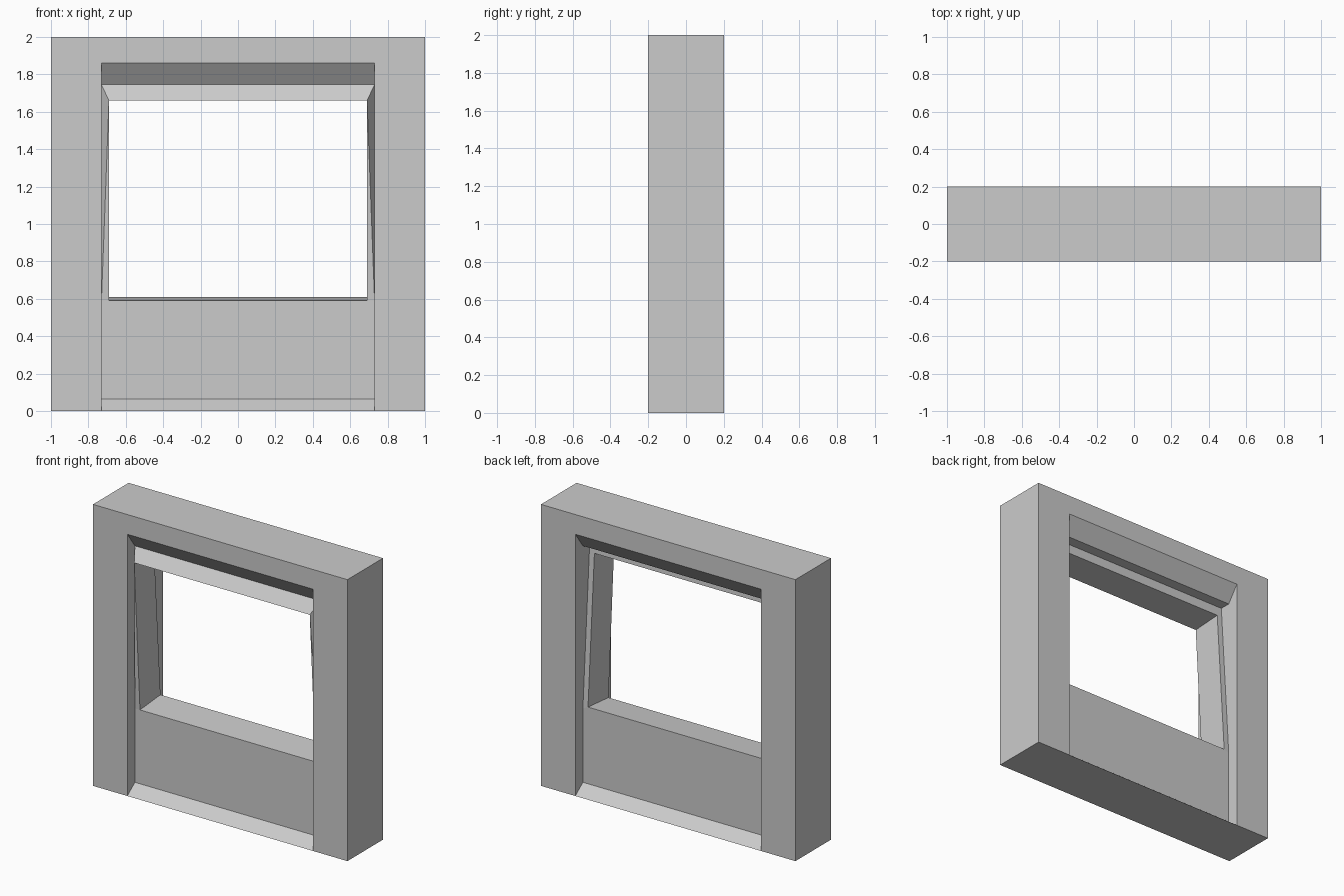
import bpy, bmesh

if "Cube" in bpy.data.objects:
    bpy.data.objects.remove(bpy.data.objects["Cube"])

D = 0.115          # depth of the recessed panel from the wall centre
KINK = 0.59        # height where the panel starts to lean


def loop(w, wall_y, z, y):
    """Six-point loop: bottom, kink and top heights, mirrored in x."""
    (zb, zm, zt), (yb, ym, yt) = z, y
    return [(-w, yb, zb), (w, yb, zb), (w, ym, zm),
            (w, yt, zt), (-w, yt, zt), (-w, ym, zm)]


def flat(w, y, zb, zt, zm=KINK):
    return loop(w, y, (zb, zm, zt), (y, y, y))


# Cross-section loops, running from the front rim through the opening to the back
loops = [
    flat(1.0, -0.2, 0, 2),                                            # outer front
    flat(0.73, -0.2, 0, 1.86),                                        # front recess rim
    flat(0.73, -D, 0.065, 1.745),                                     # front recess floor
    loop(0.69, 0, (0.59, 0.59, 1.66), (-D, -D, -0.18)),               # leaning hole, front
    loop(0.69, 0, (0.61, 0.61, 1.675), (D, D, 0.043)),                # leaning hole, back
    loop(0.73, 0, (0.065, KINK, 1.745), (D, D, 0.038)),               # leaning back panel
    flat(0.73, D, 0.065, 1.745),                                      # back recess floor
    flat(0.73, 0.2, 0, 1.86),                                         # back recess rim
    flat(1.0, 0.2, 0, 2),                                             # outer back
]

bm = bmesh.new()
rings = [[bm.verts.new(p) for p in pts] for pts in loops]
n = len(rings)
for k in range(n):
    a, b = rings[k], rings[(k + 1) % n]
    for i in range(6):
        if i == 0 and k in (0, 7):
            continue                    # rim meets the ground edge, no face there
        if k == 5 and i == 0:
            continue                    # both loops share their lower edge
        j = (i + 1) % 6
        bm.faces.new((a[i], a[j], b[j], b[i]))

# Merge shared points so the doubled quads become triangles
bmesh.ops.remove_doubles(bm, verts=bm.verts, dist=1e-4)
bmesh.ops.triangulate(bm, faces=[f for f in bm.faces if len(f.verts) == 4
                                 and max(abs(f.normal.dot(v.co - f.calc_center_median()))
                                         for v in f.verts) > 1e-4])
bmesh.ops.recalc_face_normals(bm, faces=bm.faces)

mesh = bpy.data.meshes.new("window_wall")
bm.to_mesh(mesh)
bm.free()
wall = bpy.data.objects.new("window_wall", mesh)
bpy.context.collection.objects.link(wall)
